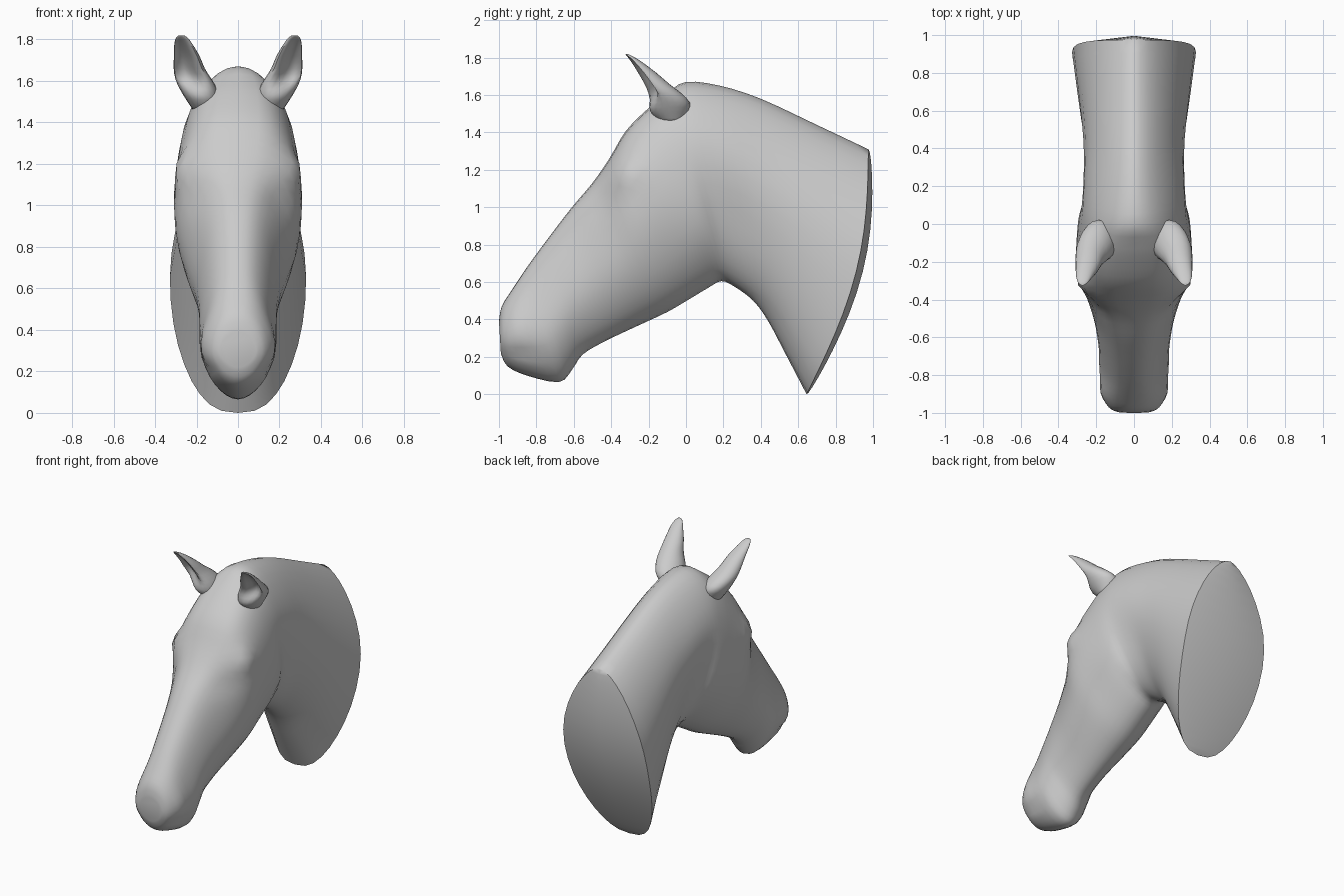
import bpy, bmesh, math

if "Cube" in bpy.data.objects:
    bpy.data.objects.remove(bpy.data.objects["Cube"])

N = 18  # points from crest to underside on each side


def finish(bm, name, angle=40):
    bmesh.ops.recalc_face_normals(bm, faces=bm.faces)
    mesh = bpy.data.meshes.new(name)
    bm.to_mesh(mesh)
    bm.free()
    ob = bpy.data.objects.new(name, mesh)
    bpy.context.collection.objects.link(ob)
    bpy.ops.object.select_all(action='DESELECT')
    ob.select_set(True)
    bpy.context.view_layer.objects.active = ob
    bpy.ops.object.shade_smooth_by_angle(angle=math.radians(angle))
    return ob


def bridge(bm, rings):
    for a, b in zip(rings, rings[1:]):
        n = len(a)
        for i in range(n):
            j = (i + 1) % n
            bm.faces.new((a[i], a[j], b[j], b[i]))


def smooth_rows(rows, steps):
    """Catmull-Rom interpolation through rows of numbers."""
    out = []
    for k in range(len(rows) - 1):
        p0, p1 = rows[max(k - 1, 0)], rows[k]
        p2, p3 = rows[k + 1], rows[min(k + 2, len(rows) - 1)]
        for s in range(steps):
            t = s / steps
            out.append([0.5 * (2 * b + (c - a) * t + (2 * a - 5 * b + 4 * c - d) * t * t
                               + (3 * b - a - 3 * c + d) * t ** 3)
                        for a, b, c, d in zip(p0, p1, p2, p3)])
    return out + [rows[-1]]


# Sections: top y, top z, bottom y, bottom z, upper width, lower width, upper roundness, backward bow
sections = [
    (-1.00, .39, -.99, .22, .085, .09, .50, 0),
    (-.985, .47, -.955, .15, .13, .135, .45, 0),
    (-.93, .56, -.85, .10, .16, .175, .42, 0),
    (-.85, .68, -.68, .065, .17, .19, .42, 0),
    (-.77, .79, -.61, .13, .175, .19, .42, 0),
    (-.71, .87, -.55, .215, .18, .195, .42, 0),
    (-.61, 1.0, -.42, .29, .20, .215, .40, 0),
    (-.50, 1.13, -.25, .37, .25, .255, .38, 0),
    (-.41, 1.26, -.10, .44, .315, .285, .34, 0),
    (-.32, 1.41, .02, .51, .325, .295, .32, 0),
    (-.20, 1.53, .12, .57, .31, .295, .32, 0),
    (-.10, 1.61, .19, .605, .30, .285, .36, 0),
    (0.0, 1.67, .26, .575, .30, .25, .48, 0),
    (.18, 1.65, .36, .50, .295, .235, .54, .01),
    (.40, 1.58, .44, .39, .285, .255, .56, .03),
    (.70, 1.44, .53, .22, .30, .295, .58, .06),
    (.975, 1.31, .645, 0.0, .325, .33, .60, .10),
]

# Sideways swellings: y, z, radius y, radius z, amount (brow, eye socket, nostril, mouth, cheek)
swellings = [
    (-.34, 1.19, .08, .07, .045),
    (-.45, 1.04, .07, .05, -.012),
    (-.90, .36, .05, .09, .010),
    (-.86, .22, .09, .025, -.012),
    (.08, .85, .12, .16, .008),
]

# Head and neck: one continuous loft
bm = bmesh.new()
rings = []
for ty, tz, by, bz, wu, wl, p, bow in smooth_rows(sections, 3):
    right, left = [], []
    q = .52 - 1.4 * bow  # the neck base has a fuller underside
    for i in range(N + 1):
        t = (1 - math.cos(math.pi * i / N)) / 2
        s = max(math.sin(math.pi * t), 0)
        f = min(max((t - .2) / .5, 0), 1)
        f = f * f * (3 - 2 * f)
        y, z = ty + (by - ty) * t + bow * s, tz + (bz - tz) * t
        x = 0
        if 0 < i < N:
            x = (wu + (wl - wu) * f) * s ** (p + (q - p) * f)
            for sy, sz, ry, rz, amount in swellings:
                x += amount * min(1, s * 2) * math.exp(-((y - sy) / ry) ** 2 - ((z - sz) / rz) ** 2)
        right.append(bm.verts.new((x, y, z)))
        if 0 < i < N:
            left.append(bm.verts.new((-x, y, z)))
    rings.append(right + left[::-1])
bridge(bm, rings)
bm.faces.new(rings[0])

# Cut end of the neck: two shallow slopes meeting at a centre ridge
rim = rings[-1]
mid = [rim[0]]
for i in range(1, N):
    c = rim[i].co
    mid.append(bm.verts.new((0, c.y + .035 * math.sin(math.pi * i / N), c.z)))
mid.append(rim[N])
for side in (1, -1):
    for i in range(N):
        quad = [rim[side * i], rim[side * (i + 1)], mid[i + 1], mid[i]]
        bm.faces.new(list(dict.fromkeys(quad)))
finish(bm, "head_and_neck", 38)

# Ears: z, centre x, half width, front y, back y, hollow depth
ear_rows = [
    (1.45, .15, .06, -.13, -.01, 0),
    (1.51, .17, .08, -.19, .015, 0),
    (1.56, .19, .09, -.22, .02, .15),
    (1.61, .215, .087, -.24, -.025, .4),
    (1.66, .235, .075, -.26, -.09, .6),
    (1.72, .247, .062, -.285, -.16, .65),
    (1.78, .264, .043, -.308, -.24, .5),
    (1.81, .271, .027, -.322, -.29, .2),
    (1.82, .273, .012, -.325, -.312, 0),
]
for side, label in ((1, "right"), (-1, "left")):
    bm = bmesh.new()
    rings = []
    for z, xc, rx, yf, yb, hollow in smooth_rows(ear_rows, 2):
        ring = []
        for k in range(20):
            a = 2 * math.pi * k / 20
            front = max(-math.sin(a - .3), 0)
            y = (yf + yb) / 2 + math.sin(a) * (yb - yf) / 2
            y += hollow * (yb - yf) * front ** 3
            ring.append(bm.verts.new((side * (xc + rx * math.cos(a)), y, z)))
        rings.append(ring)
    bridge(bm, rings)
    bm.faces.new(rings[0])
    bm.faces.new(rings[-1])
    finish(bm, "ear_" + label, 60)
